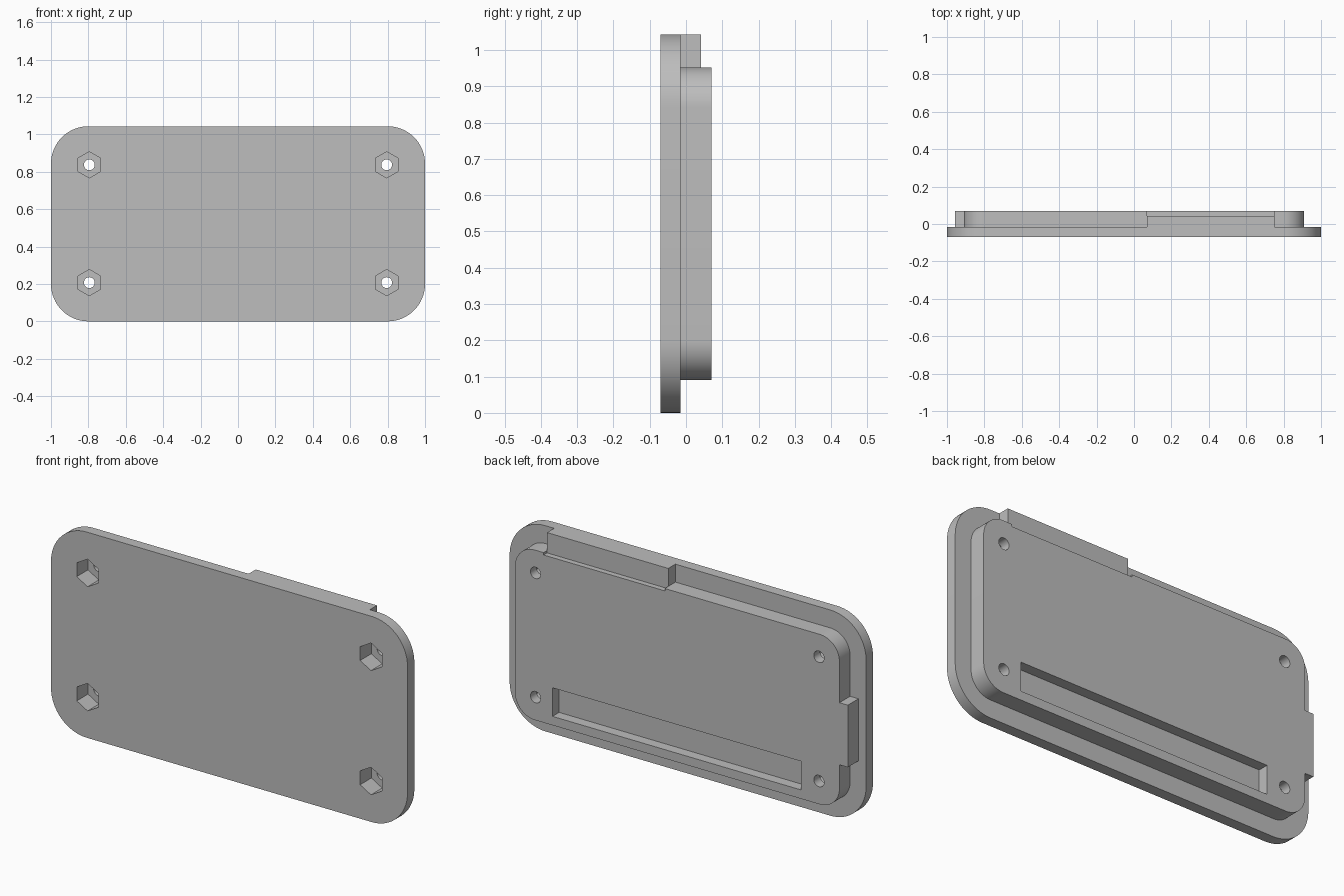
import bpy
import bmesh
import math

cube = bpy.data.objects.get("Cube")
if cube:
    bpy.data.objects.remove(cube)

HEIGHT = 1.043
FRONT, STEP, BACK = -0.07, -0.015, 0.07

grey = bpy.data.materials.new("plain grey")
grey.use_nodes = True
grey.diffuse_color = (0.51, 0.51, 0.51, 1)
grey.node_tree.nodes["Principled BSDF"].inputs["Base Color"].default_value = (0.51, 0.51, 0.51, 1)


def prism(name, outline, y0, y1):
    """Extrude an (x, z) outline from y0 back to y1."""
    bm = bmesh.new()
    face = bm.faces.new([bm.verts.new((x, y0, z)) for x, z in outline])
    ret = bmesh.ops.extrude_face_region(bm, geom=[face])
    moved = [v for v in ret["geom"] if isinstance(v, bmesh.types.BMVert)]
    bmesh.ops.translate(bm, verts=moved, vec=(0, y1 - y0, 0))
    bmesh.ops.recalc_face_normals(bm, faces=bm.faces)
    mesh = bpy.data.meshes.new(name)
    bm.to_mesh(mesh)
    bm.free()
    mesh.materials.append(grey)
    obj = bpy.data.objects.new(name, mesh)
    bpy.context.collection.objects.link(obj)
    return obj


def rect(x0, x1, z0, z1):
    return [(x0, z0), (x1, z0), (x1, z1), (x0, z1)]


def rounded(x0, x1, z0, z1, r, steps=16):
    pts = []
    corners = [(x1 - r, z1 - r), (x0 + r, z1 - r), (x0 + r, z0 + r), (x1 - r, z0 + r)]
    for quarter, (cx, cz) in enumerate(corners):
        for i in range(steps + 1):
            a = math.pi / 2 * (quarter + i / steps)
            pts.append((cx + r * math.cos(a), cz + r * math.sin(a)))
    return pts


def ring(cx, cz, r, n):
    return [(cx + r * math.sin(math.tau * i / n), cz + r * math.cos(math.tau * i / n))
            for i in range(n)]


def combine(body, tool, operation):
    mod = body.modifiers.new(tool.name, "BOOLEAN")
    mod.operation = operation
    mod.solver = "EXACT"
    mod.object = tool
    bpy.context.view_layer.objects.active = body
    bpy.ops.object.modifier_apply(modifier=mod.name)
    bpy.data.objects.remove(tool)


# Outer cover plate with the raised inner panel behind it
cover = prism("cover_plate", rounded(-1, 1, 0, HEIGHT, 0.2), FRONT, STEP)
panel = prism("inner_panel", rounded(-0.91, 0.91, 0.09, 0.952, 0.11), STEP - 0.02, BACK)

# Shallow step in the panel beside the top tab
combine(panel, prism("tab_step", rect(0.07, 0.75, 0.94, 1), 0.042, 0.1), "DIFFERENCE")
combine(cover, panel, "UNION")

# Locating tabs on the top edge and on one side
combine(cover, prism("top_tab", rect(0.07, 0.75, 0.92, HEIGHT), STEP - 0.02, 0.042), "UNION")
combine(cover, prism("side_tab", rect(-0.957, -0.88, 0.32, 0.635), STEP - 0.02, BACK), "UNION")

# Long pocket in the back
combine(cover, prism("pocket", rect(-0.695, 0.7, 0.135, 0.28), 0.017, 0.1), "DIFFERENCE")

# Screw holes with hexagonal nut recesses in the front
for x in (-0.795, 0.795):
    for z in (0.207, 0.837):
        combine(cover, prism("nut_recess", ring(x, z, 0.07, 6), -0.1, 0.02), "DIFFERENCE")
        combine(cover, prism("screw_hole", ring(x, z, 0.029, 24), 0, 0.1), "DIFFERENCE")

bpy.ops.object.select_all(action="DESELECT")
cover.select_set(True)
bpy.context.view_layer.objects.active = cover
bpy.ops.object.shade_smooth_by_angle(angle=math.radians(30))
